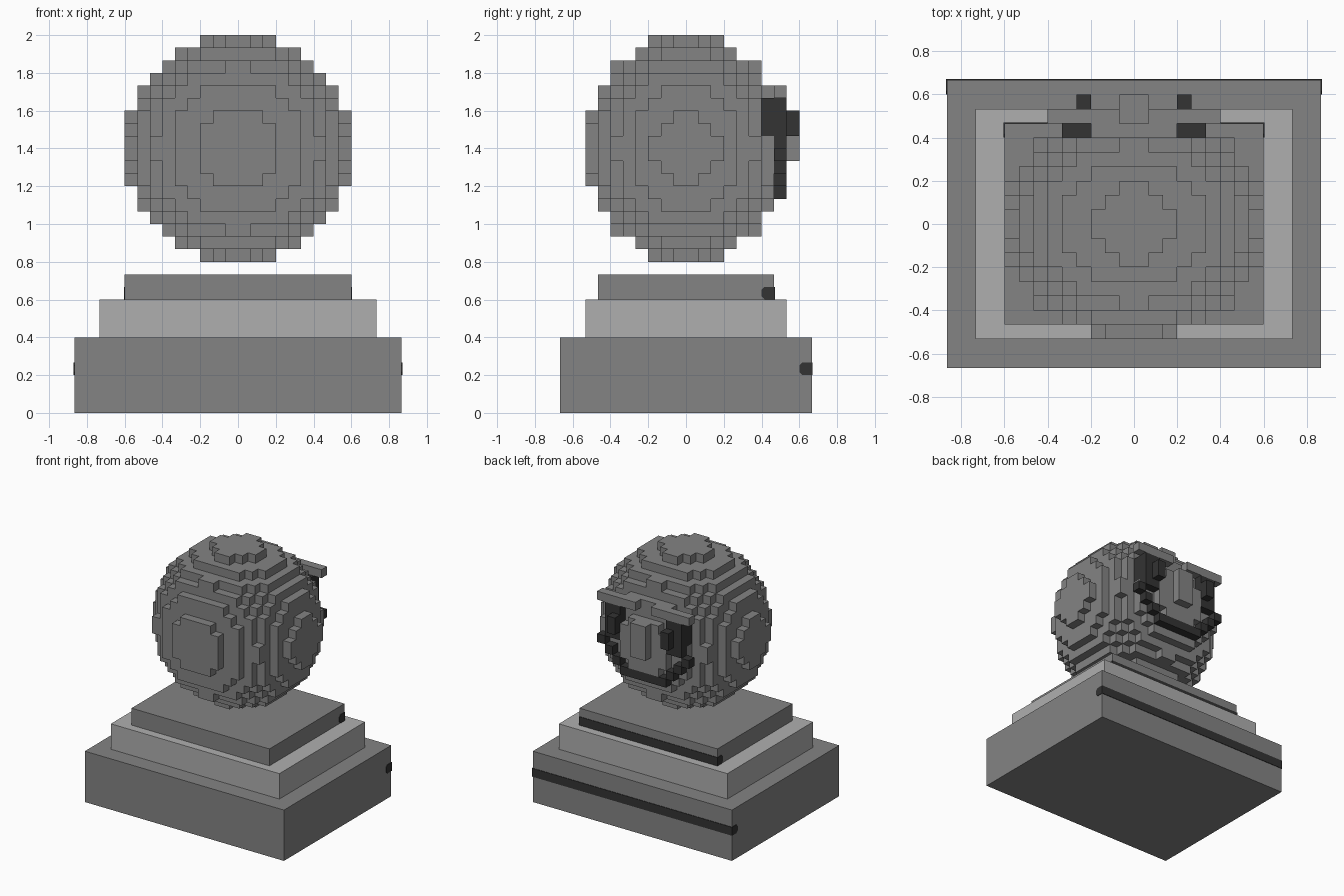
import bpy, bmesh
from mathutils import Vector

cube = bpy.data.objects.get("Cube")
if cube:
    bpy.data.objects.remove(cube, do_unlink=True)

V = 1 / 15          # edge length of one block
ZC = 1.4            # height of the head centre


def material(name, value):
    m = bpy.data.materials.new(name)
    m.use_nodes = True
    colour = (value, value, value, 1)
    m.diffuse_color = colour
    m.node_tree.nodes["Principled BSDF"].inputs["Base Color"].default_value = colour
    return m


GREY = material("stone grey", 0.23)
LIGHT = material("light grey", 0.43)
DARK = material("charcoal", 0.033)


def finish(name, bm, mat):
    bmesh.ops.recalc_face_normals(bm, faces=bm.faces)
    mesh = bpy.data.meshes.new(name)
    bm.to_mesh(mesh)
    bm.free()
    mesh.materials.append(mat)
    ob = bpy.data.objects.new(name, mesh)
    bpy.context.collection.objects.link(ob)
    return ob


def box(name, half_x, half_y, z0, z1, mat):
    bm = bmesh.new()
    bmesh.ops.create_cube(bm, size=1)
    for v in bm.verts:
        v.co = (v.co.x * 2 * half_x, v.co.y * 2 * half_y, z0 + (v.co.z + 0.5) * (z1 - z0))
    return finish(name, bm, mat)


def cells(x0, x1, y0, y1, z0, z1, mirror=False):
    """Block cells in a range, counted from the head centre."""
    out = {(x, y, z) for x in range(x0, x1) for y in range(y0, y1) for z in range(z0, z1)}
    if mirror:
        out |= {(-1 - x, y, z) for x, y, z in out}
    return out


def blocks(name, solid, mat):
    """Outer skin of a set of block cells."""
    bm = bmesh.new()
    for c in solid:
        for axis in range(3):
            for side in (0, 1):
                n = list(c)
                n[axis] += 2 * side - 1
                if tuple(n) in solid:
                    continue
                a, b = (axis + 1) % 3, (axis + 2) % 3
                quad = []
                for da, db in ((0, 0), (1, 0), (1, 1), (0, 1)):
                    p = list(c)
                    p[axis] += side
                    p[a] += da
                    p[b] += db
                    quad.append(bm.verts.new(Vector(p) * V + Vector((0, 0, ZC))))
                bm.faces.new(quad if side else quad[::-1])
    bmesh.ops.remove_doubles(bm, verts=bm.verts, dist=1e-4)
    return finish(name, bm, mat)


def strip(name, half_x, y1, z0):
    """Dark bar let into the back edge, with chamfered inner corners."""
    h, c, e = V, 0.016, 0.004
    y0 = y1 - h
    profile = [(y1 + e, z0), (y1 + e, z0 + h), (y0 + c, z0 + h),
               (y0, z0 + h - c), (y0, z0 + c), (y0 + c, z0)]
    bm = bmesh.new()
    face = bm.faces.new([bm.verts.new((-half_x - e, y, z)) for y, z in profile])
    ext = bmesh.ops.extrude_face_region(bm, geom=[face])
    moved = [g for g in ext["geom"] if isinstance(g, bmesh.types.BMVert)]
    bmesh.ops.translate(bm, verts=moved, vec=(2 * (half_x + e), 0, 0))
    return finish(name, bm, DARK)


# Stepped pedestal
box("pedestal_bottom", 13 * V, 10 * V, 0, 0.4, GREY)
box("pedestal_middle", 11 * V, 8 * V, 0.4, 0.6, LIGHT)
box("pedestal_top", 9 * V, 7 * V, 0.6, 11 * V, GREY)
strip("bottom_strip", 13 * V, 10 * V, 0.2)
strip("top_strip", 9 * V, 7 * V, 0.601)

# Face features on the back side of the head
eyes = cells(3, 5, 6, 7, 1, 4, True) | cells(3, 5, 7, 8, 0, 4, True)
pupils = cells(3, 4, 8, 9, 1, 3, True)
brows = cells(1, 6, 7, 8, 4, 5, True)
nose = cells(-1, 1, 8, 9, -1, 3)
mouth = cells(-3, 3, 7, 8, -4, -3)
for i in range(3):                       # rising corners of the smile
    mouth |= cells(3 + i, 4 + i, 7, 8, i - 3, i - 2, True)

# Blocky ellipsoid head, 18 x 16 x 18 blocks
head = {(x, y, z) for x, y, z in cells(-9, 9, -8, 8, -9, 9)
        if ((x + .5) / 9) ** 2 + ((y + .5) / 8) ** 2 + ((z + .5) / 9) ** 2 <= 1}
head -= eyes | mouth | brows

blocks("head", head, GREY)
blocks("eyes", eyes, DARK)
blocks("pupils", pupils, DARK)
blocks("brows", brows, GREY)
blocks("nose", nose, GREY)
blocks("mouth", mouth, DARK)
